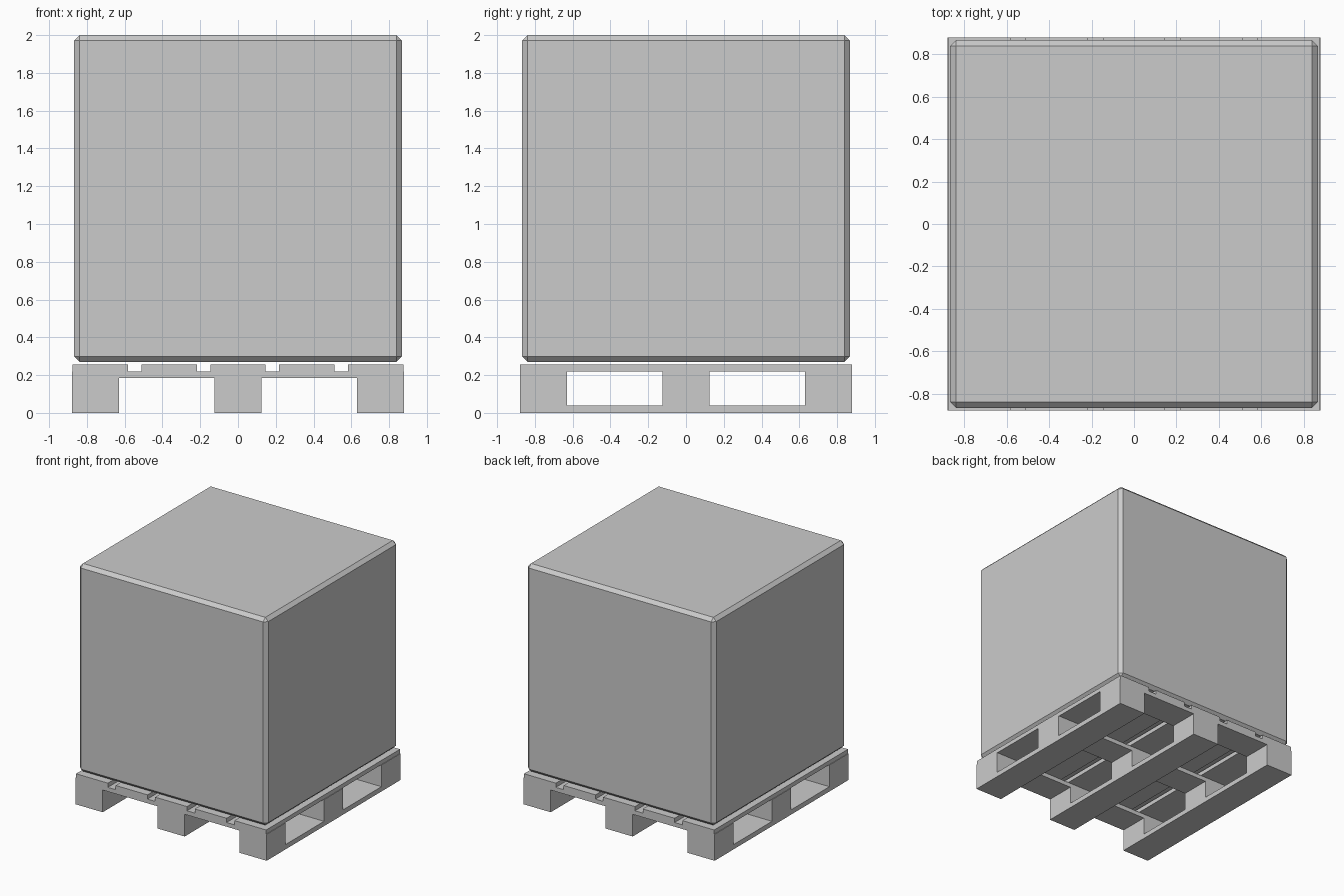
import bpy

if "Cube" in bpy.data.objects:
    bpy.data.objects.remove(bpy.data.objects["Cube"])

def box(name, x, y, z, bevel=0.0):
    """Axis-aligned box from (min, max) ranges."""
    bpy.ops.mesh.primitive_cube_add(size=1)
    ob = bpy.context.object
    ob.name = name
    ob.location = [(a + b) / 2 for a, b in (x, y, z)]
    ob.scale = [b - a for a, b in (x, y, z)]
    bpy.ops.object.transform_apply(location=False, rotation=False, scale=True)
    if bevel:
        mod = ob.modifiers.new("chamfer", 'BEVEL')
        mod.width = bevel
        mod.segments = 1
    return ob

half = 0.88
full = (-half, half)
rows = [(-half, -0.63), (-0.125, 0.125), (0.63, half)]

# Pallet skids, blocks and cross boards
for i, r in enumerate(rows):
    box(f"bottom_skid_{i}", r, full, (0, 0.04))
    box(f"cross_board_{i}", full, r, (0.185, 0.22))
    for j, s in enumerate(rows):
        box(f"spacer_block_{i}_{j}", r, s, (0.04, 0.185))

# Five top deck boards
for i in range(5):
    c = (i - 2) * 0.3645
    w = 0.1465
    box(f"deck_board_{i}", (c - w, c + w), full, (0.22, 0.255))

# Chamfered crate resting just above the deck
box("cargo_crate", (-0.867, 0.867), (-0.867, 0.867), (0.27, 2.0), bevel=0.028)
